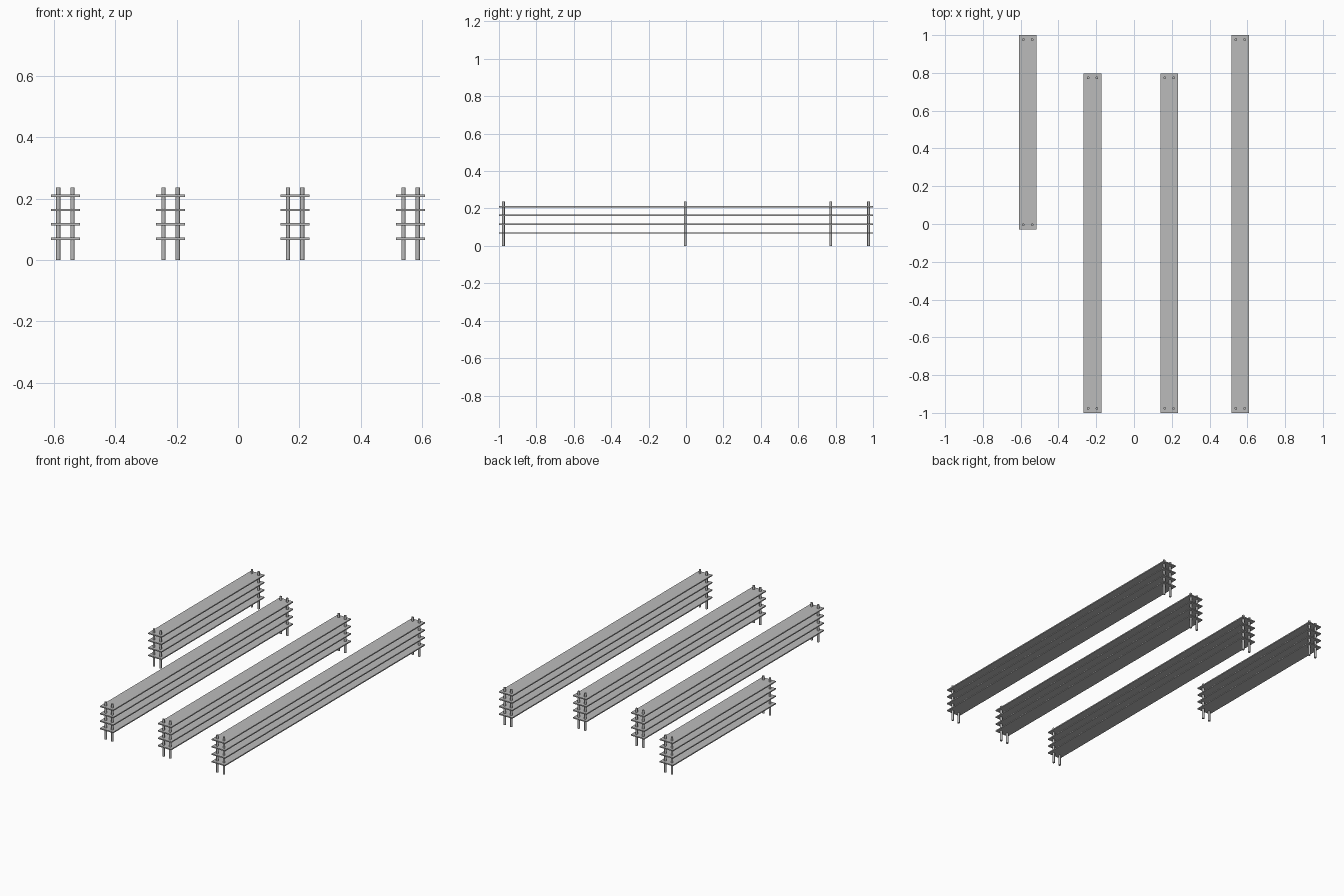
import bpy
import bmesh
from mathutils import Matrix

cube = bpy.data.objects.get("Cube")
if cube:
    bpy.data.objects.remove(cube, do_unlink=True)

SHELF_WIDTH, SHELF_THICKNESS = 0.094, 0.007
SHELF_HEIGHTS = (0.069, 0.116, 0.163, 0.209)
POST_RADIUS, POST_HEIGHT = 0.007, 0.236
POST_SPREAD, END_INSET = 0.0232, 0.024

grey = bpy.data.materials.new("grey metal")
grey.use_nodes = True
grey.diffuse_color = (0.5, 0.5, 0.5, 1)
grey.node_tree.nodes["Principled BSDF"].inputs["Base Color"].default_value = (0.5, 0.5, 0.5, 1)


def finish(name, bm):
    mesh = bpy.data.meshes.new(name)
    bm.to_mesh(mesh)
    bm.free()
    mesh.materials.append(grey)
    obj = bpy.data.objects.new(name, mesh)
    bpy.context.collection.objects.link(obj)
    return obj


def shelf_boards(name, x, y0, y1):
    bm = bmesh.new()
    for z in SHELF_HEIGHTS:
        place = Matrix.Translation((x, (y0 + y1) / 2, z))
        size = Matrix.Diagonal((SHELF_WIDTH, y1 - y0, SHELF_THICKNESS, 1))
        bmesh.ops.create_cube(bm, size=1, matrix=place @ size)
    finish(name, bm)


def corner_posts(name, x, y0, y1):
    bm = bmesh.new()
    for side in (-1, 1):
        for y in (y0 + END_INSET, y1 - END_INSET):
            place = Matrix.Translation((x + side * POST_SPREAD, y, POST_HEIGHT / 2))
            bmesh.ops.create_cone(bm, cap_ends=True, segments=16, radius1=POST_RADIUS,
                                  radius2=POST_RADIUS, depth=POST_HEIGHT, matrix=place)
    # Round the sides, keep the end caps flat
    for face in bm.faces:
        face.smooth = abs(face.normal.z) < 0.5
    for edge in bm.edges:
        edge.smooth = all(f.smooth for f in edge.link_faces)
    finish(name, bm)


# Four shelving rows: name, centre x, front y, back y
ROWS = (
    ("right_short", -0.5625, -0.028, 1.0),
    ("right_middle", -0.2195, -1.0, 0.798),
    ("left_middle", 0.186, -1.0, 0.798),
    ("left_long", 0.5625, -1.0, 1.0),
)
for row, x, y0, y1 in ROWS:
    shelf_boards(row + "_shelves", x, y0, y1)
    corner_posts(row + "_posts", x, y0, y1)
